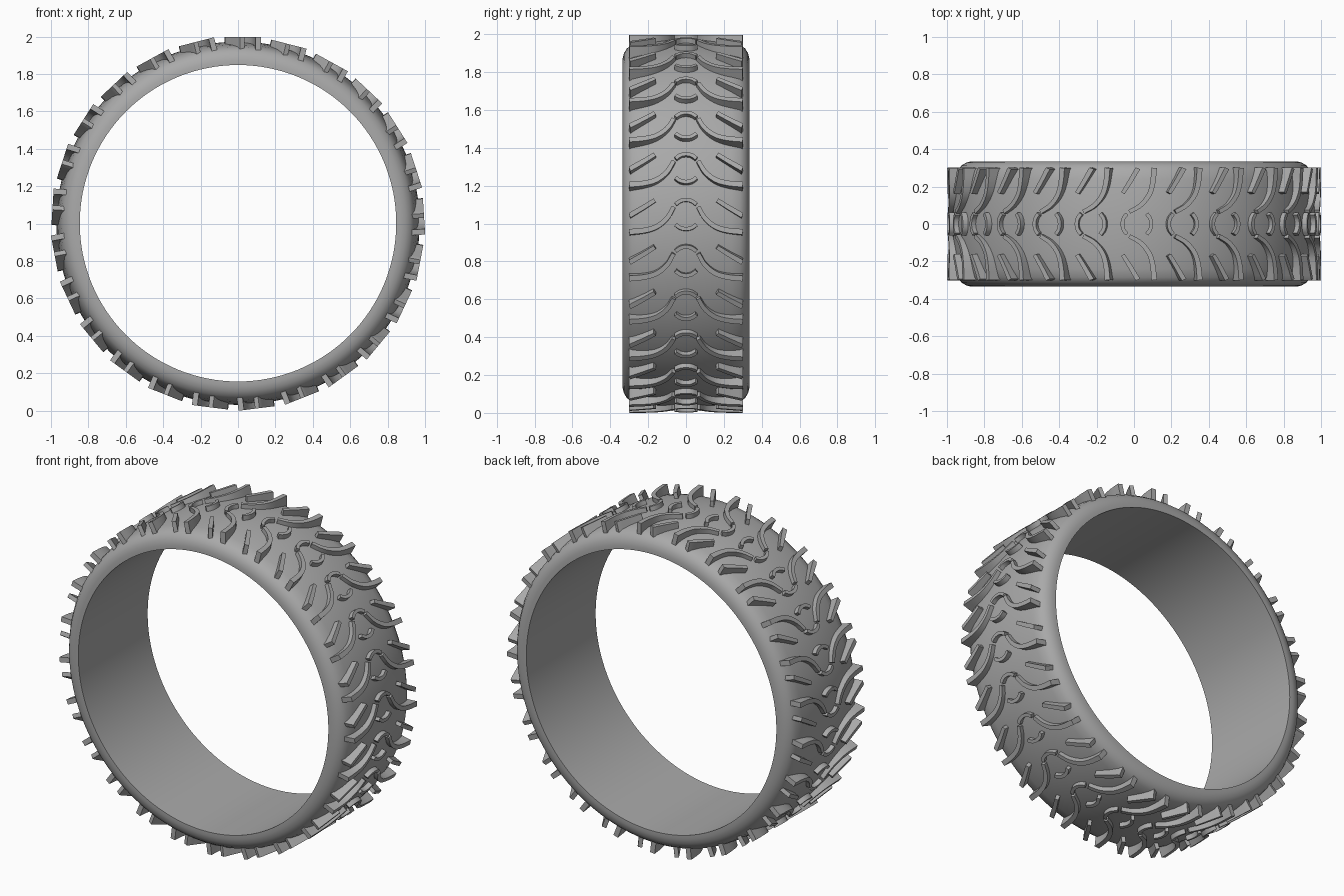
import bpy, bmesh, math
from mathutils import Matrix, Vector

cube = bpy.data.objects.get("Cube")
if cube:
    bpy.data.objects.remove(cube)

CENTRE = Vector((0, 0, 1.002))
GROUPS = 25          # tread groups around the tyre
LUG_TOP, LUG_BASE = 0.995, 0.89

rubber = bpy.data.materials.new("grey rubber")
rubber.use_nodes = True
rubber.diffuse_color = (0.4, 0.4, 0.4, 1)
rubber.node_tree.nodes["Principled BSDF"].inputs["Base Color"].default_value = (0.4, 0.4, 0.4, 1)


def finish(name, bm, angle):
    bmesh.ops.recalc_face_normals(bm, faces=bm.faces)
    mesh = bpy.data.meshes.new(name)
    bm.to_mesh(mesh)
    bm.free()
    mesh.materials.append(rubber)
    obj = bpy.data.objects.new(name, mesh)
    bpy.context.collection.objects.link(obj)
    bpy.ops.object.select_all(action="DESELECT")
    obj.select_set(True)
    bpy.context.view_layer.objects.active = obj
    bpy.ops.object.shade_smooth_by_angle(angle=math.radians(angle))
    return obj


def smooth_path(points, steps=5):
    """Catmull-Rom curve through 2D points."""
    p = [Vector(q) for q in points]
    p = [2 * p[0] - p[1]] + p + [2 * p[-1] - p[-2]]
    out = []
    for a, b, c, d in zip(p, p[1:], p[2:], p[3:]):
        for i in range(steps):
            t = i / steps
            out.append(0.5 * (2 * b + (c - a) * t + (2 * a - 5 * b + 4 * c - d) * t ** 2
                              + (3 * b - a - 3 * c + d) * t ** 3))
    return out + [p[-2]]


def add_lug(bm, points, w0, w1, frame, side=1):
    """Upright curved block following (along, across) points, width w0 to w1."""
    path = smooth_path(points)
    rings = []
    for i, p in enumerate(path):
        tangent = (path[min(i + 1, len(path) - 1)] - path[max(i - 1, 0)]).normalized()
        normal = Vector((-tangent.y, tangent.x))
        half = (w0 + (w1 - w0) * i / (len(path) - 1)) / 2
        l, r = p + normal * half, p - normal * half
        rings.append([bm.verts.new(frame @ Vector((q.x, side * min(q.y, 0.302), z)))
                      for q, z in ((l, LUG_BASE), (l, LUG_TOP), (r, LUG_TOP), (r, LUG_BASE))])
    for a, b in zip(rings, rings[1:]):
        for k in range(4):
            bm.faces.new((a[k], a[k - 1], b[k - 1], b[k]))
    bm.faces.new(rings[0])
    bm.faces.new(rings[-1][::-1])


# Tyre body: half profile (across, radius) mirrored, then revolved
half = [(0.335, 0.846), (0.335, 0.87), (0.328, 0.898), (0.312, 0.924), (0.285, 0.943),
        (0.24, 0.953), (0.16, 0.963), (0.08, 0.969)]
profile = half + [(0, 0.971)] + [(-y, r) for y, r in reversed(half)]
bm = bmesh.new()
segments = 128
rings = []
for i in range(segments):
    turn = Matrix.Translation(CENTRE) @ Matrix.Rotation(math.tau * i / segments, 4, "Y")
    rings.append([bm.verts.new(turn @ Vector((0, y, r))) for y, r in profile])
for i, a in enumerate(rings):
    b = rings[(i + 1) % segments]
    for k in range(len(profile)):
        bm.faces.new((a[k], a[k - 1], b[k - 1], b[k]))
finish("tyre_body", bm, 50)

# Tread lugs: one flat-topped group repeated around the tyre
long_lug = [(-0.025, 0.065), (0.035, 0.10), (0.08, 0.155), (0.10, 0.22), (0.108, 0.30)]
short_lug = [(-0.06, 0.165), (-0.022, 0.225), (0.022, 0.30)]
front_arc = [(-0.038, -0.055), (-0.056, -0.03), (-0.062, 0), (-0.056, 0.03), (-0.038, 0.055)]
rear_arc = [(0.03 - s, y) for s, y in front_arc]

bm_long, bm_short, bm_arc = bmesh.new(), bmesh.new(), bmesh.new()
for i in range(GROUPS):
    frame = Matrix.Translation(CENTRE) @ Matrix.Rotation(math.tau * i / GROUPS, 4, "Y")
    for side in (1, -1):
        add_lug(bm_long, long_lug, 0.022, 0.03, frame, side)
        add_lug(bm_short, short_lug, 0.022, 0.027, frame, side)
    for arc in (front_arc, rear_arc):
        add_lug(bm_arc, arc, 0.02, 0.02, frame)
finish("long_tread_lugs", bm_long, 35)
finish("short_tread_lugs", bm_short, 35)
finish("centre_tread_arcs", bm_arc, 35)
